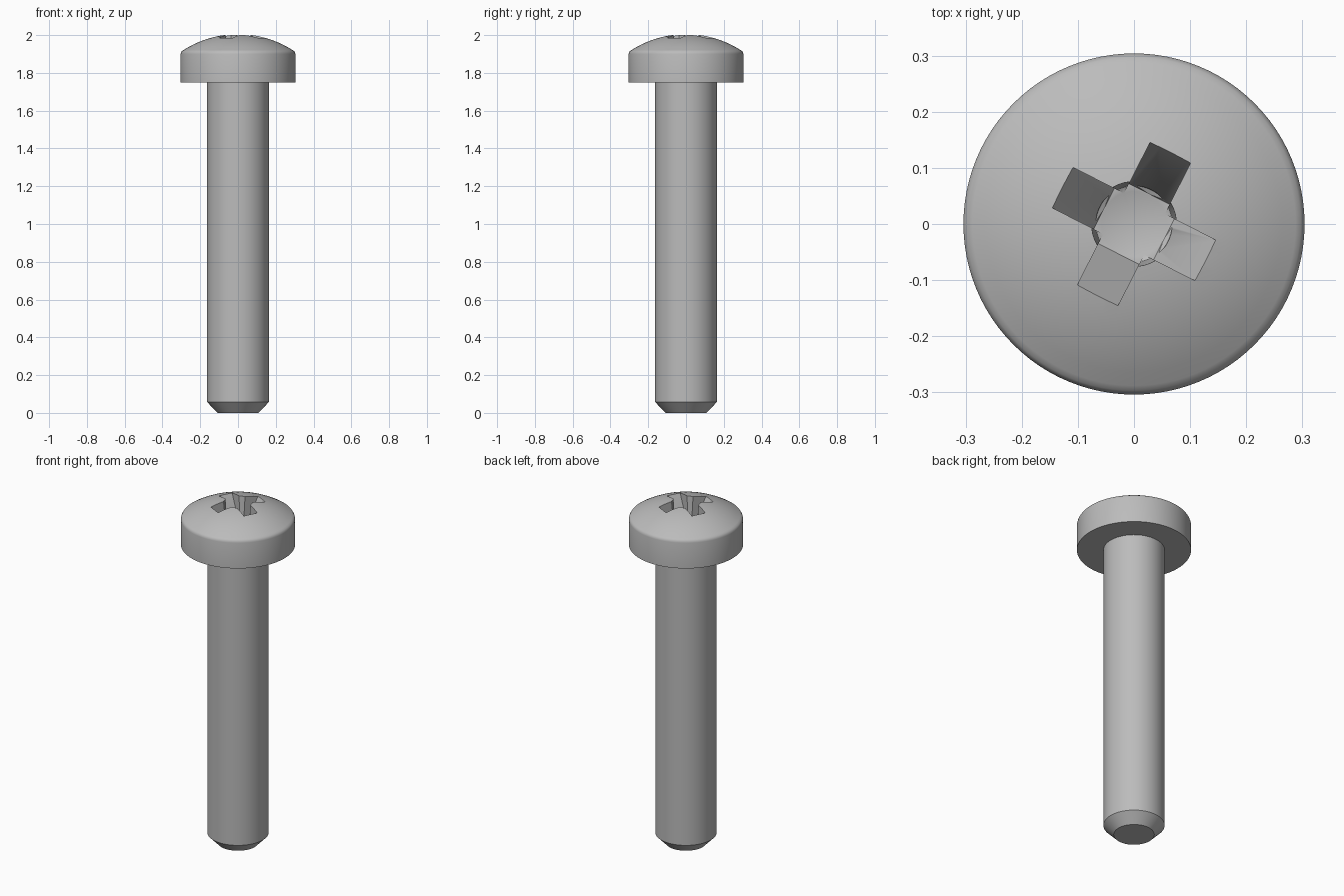
import bpy, bmesh, math
from mathutils import Matrix

cube = bpy.data.objects.get("Cube")
if cube:
    bpy.data.objects.remove(cube, do_unlink=True)

steel = bpy.data.materials.new("grey steel")
steel.use_nodes = True
GREY = (0.5, 0.5, 0.5, 1)
steel.diffuse_color = GREY
steel.node_tree.nodes["Principled BSDF"].inputs["Base Color"].default_value = GREY


def make_object(name, bm):
    bmesh.ops.recalc_face_normals(bm, faces=bm.faces)
    mesh = bpy.data.meshes.new(name)
    bm.to_mesh(mesh)
    bm.free()
    mesh.materials.append(steel)
    obj = bpy.data.objects.new(name, mesh)
    bpy.context.collection.objects.link(obj)
    return obj


def lathe(name, profile, steps):
    """Turn a closed (radius, height) profile around the z axis."""
    bm = bmesh.new()
    verts = [bm.verts.new((r, 0, z)) for r, z in profile]
    edges = [bm.edges.new(pair) for pair in zip(verts, verts[1:])]
    bmesh.ops.spin(bm, geom=verts + edges, cent=(0, 0, 0), axis=(0, 0, 1),
                   angle=math.tau, steps=steps)
    bmesh.ops.remove_doubles(bm, verts=bm.verts, dist=1e-5)
    return make_object(name, bm)


# Screw profile: chamfered tip, shank, flat head underside, rim, dome
HEAD_R, SHANK_R, APEX, DOME_R = 0.304, 0.163, 2.005, 0.537
profile = [(0, 0), (0.108, 0), (SHANK_R, 0.057), (SHANK_R, 1.75),
           (HEAD_R, 1.75), (HEAD_R, 1.9), (0.302, 1.908), (0.297, 1.916)]
for i in range(12, -1, -1):
    r = 0.288 * i / 12
    profile.append((r, APEX - DOME_R + math.sqrt(DOME_R ** 2 - r ** 2)))
screw = lathe("screw", profile, 96)

# Round core of the cross recess with a shallow conical bottom
core = lathe("recess_core", [(0, 1.8), (0.068, 1.835), (0.078, 2.05), (0, 2.05)], 48)


# Tapered wings of the cross recess
def wing(name, angle):
    outline = [(-0.06, 1.83), (0.06, 1.83), (0.178, 2.05), (-0.178, 2.05)]
    bm = bmesh.new()
    face = bm.faces.new([bm.verts.new((x, -0.0405, z)) for x, z in outline])
    out = bmesh.ops.extrude_face_region(bm, geom=[face])
    moved = [v for v in out["geom"] if isinstance(v, bmesh.types.BMVert)]
    bmesh.ops.translate(bm, verts=moved, vec=(0, 0.081, 0))
    bm.transform(Matrix.Rotation(math.radians(angle), 4, "Z"))
    return make_object(name, bm)


cutters = [core, wing("recess_wing_a", 63), wing("recess_wing_b", 153)]

# Cut the recess, then discard the cutters
bpy.ops.object.select_all(action="DESELECT")
bpy.context.view_layer.objects.active = screw
screw.select_set(True)
for cutter in cutters:
    cutter.hide_render = True
    cut = screw.modifiers.new("recess", "BOOLEAN")
    cut.operation = "DIFFERENCE"
    cut.solver = "EXACT"
    cut.object = cutter
    bpy.ops.object.modifier_apply(modifier=cut.name)
    bpy.data.objects.remove(cutter, do_unlink=True)

bpy.ops.object.shade_smooth_by_angle(angle=math.radians(30))
